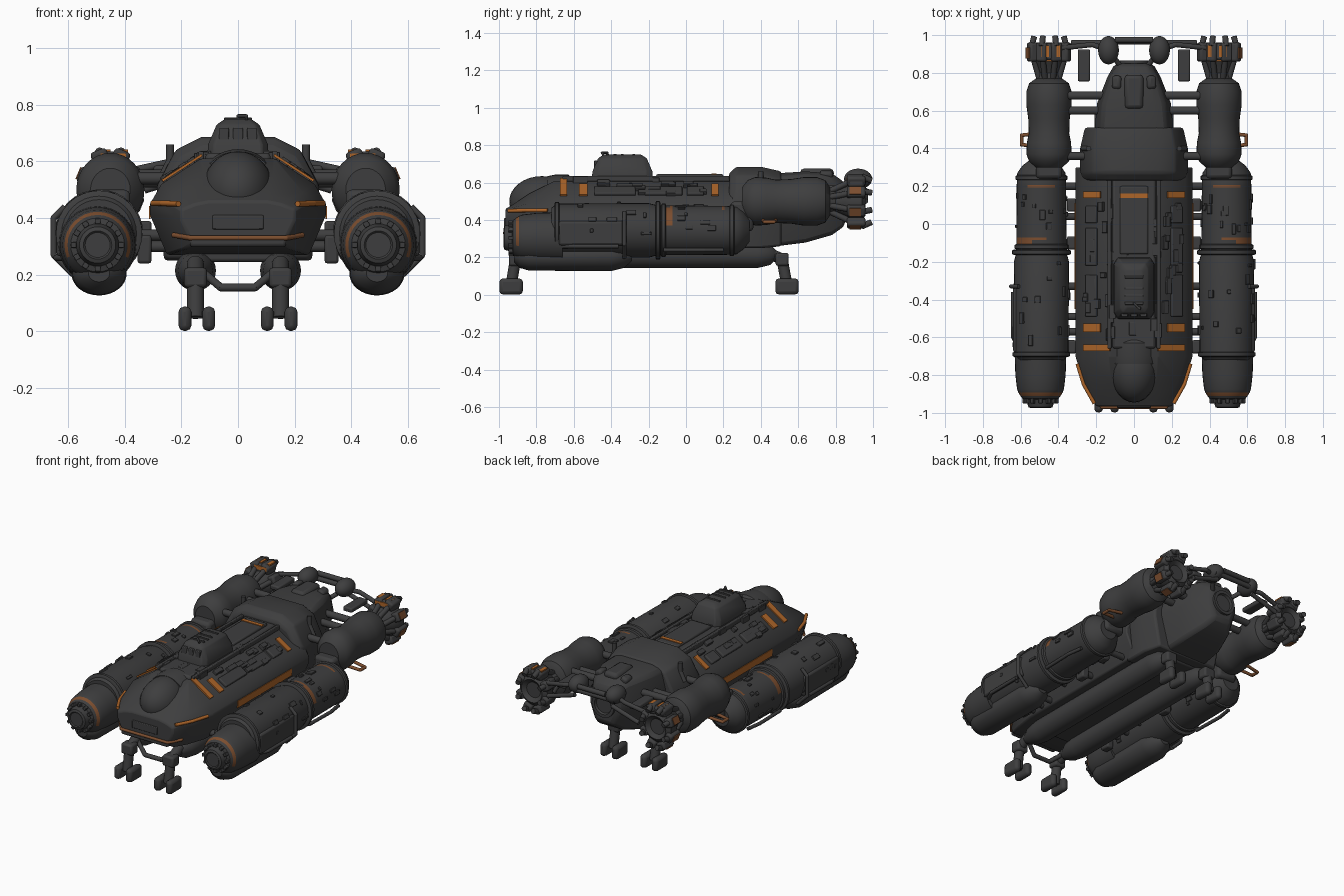
import bpy, bmesh, math, random
from mathutils import Matrix, Vector, Euler

random.seed(4)
if "Cube" in bpy.data.objects:
    bpy.data.objects.remove(bpy.data.objects["Cube"], do_unlink=True)

def material(name, rgb):
    m = bpy.data.materials.new(name)
    m.use_nodes = True
    m.diffuse_color = (*rgb, 1)
    m.node_tree.nodes["Principled BSDF"].inputs["Base Color"].default_value = (*rgb, 1)
    return m

GREY = material("dark grey hull", (.048, .048, .049))
ORANGE = material("worn orange", (.42, .13, .022))
RUST = material("faded rust", (.2, .075, .028))
SIDES = (("left", 1), ("right", -1))

def finish(name, bm, mat=GREY, bevel=0, paint=None):
    bmesh.ops.recalc_face_normals(bm, faces=bm.faces)
    me = bpy.data.meshes.new(name)
    me.materials.append(mat)
    if paint:
        me.materials.append(RUST)
        for f in bm.faces:
            f.material_index = 1 if paint(f.calc_center_median()) else 0
    bm.to_mesh(me)
    bm.free()
    me.shade_smooth()
    me.set_sharp_from_angle(angle=math.radians(35))
    ob = bpy.data.objects.new(name, me)
    bpy.context.collection.objects.link(ob)
    if bevel:
        b = ob.modifiers.new("bevel", 'BEVEL')
        b.width, b.segments, b.limit_method = bevel, 2, 'ANGLE'

def skin(name, rings, **kw):
    bm = bmesh.new()
    loops = [[bm.verts.new(p) for p in r] for r in rings]
    n = len(loops[0])
    for a, b in zip(loops, loops[1:]):
        for i in range(n):
            bm.faces.new((a[i], a[(i + 1) % n], b[(i + 1) % n], b[i]))
    bm.faces.new(loops[0])
    bm.faces.new(loops[-1])
    finish(name, bm, **kw)

def lathe(name, x, z, profile, tall=1, wide=1, segs=32, **kw):
    """Round body along y from (y, radius) pairs."""
    turn = [math.tau * i / segs for i in range(segs)]
    skin(name, [[(x + wide * r * math.cos(t), y, z + tall * r * math.sin(t)) for t in turn]
                for y, r in profile], **kw)

def loft(name, sections, **kw):
    """Hull from (y, widths: top, shoulder, mid, bottom, heights: top, shoulder, mid, bottom)."""
    rings = []
    for y, wt, ws, wm, wb, zt, zs, zm, zb in sections:
        half = [(wt, zt), (ws, zs), (wm, zm), (wm, zm - .04), (wb, zb)]
        rings.append([(x, y, z) for x, z in half] + [(-x, y, z) for x, z in half[::-1]])
    skin(name, rings, **kw)

def boxes(name, items, **kw):
    """Several boxes in one mesh, each (centre, size, turn about y in degrees)."""
    bm = bmesh.new()
    for c, s, a in items:
        m = Matrix.LocRotScale(Vector(c), Euler((0, math.radians(a), 0)), Vector(s))
        bmesh.ops.create_cube(bm, size=1, matrix=m)
    finish(name, bm, **kw)

def box(name, c, s, a=0, bevel=.008, **kw):
    boxes(name, [(c, s, a)], bevel=bevel, **kw)

def tubes(name, paths, r, **kw):
    """Straight pipes through each path's points, with ball joints."""
    bm = bmesh.new()
    for path in paths:
        pts = [Vector(p) for p in path]
        for a, b in zip(pts, pts[1:]):
            q = (b - a).to_track_quat('Z', 'Y').to_matrix().to_4x4()
            bmesh.ops.create_cone(bm, cap_ends=True, segments=14, radius1=r, radius2=r,
                                  depth=(b - a).length, matrix=Matrix.Translation((a + b) / 2) @ q)
        for p in pts[1:-1]:
            bmesh.ops.create_icosphere(bm, subdivisions=2, radius=r, matrix=Matrix.Translation(p))
    finish(name, bm, **kw)

def ball(name, c, size, **kw):
    bm = bmesh.new()
    bmesh.ops.create_uvsphere(bm, u_segments=28, v_segments=16, radius=1,
                              matrix=Matrix.LocRotScale(Vector(c), None, Vector(size)))
    finish(name, bm, **kw)

# Main hull, rear block and tapering tail
loft("main_hull", [(-.965, .1, .15, .2, .16, .46, .45, .43, .31), (-.93, .11, .18, .225, .19, .48, .465, .445, .29),
                   (-.84, .12, .23, .268, .22, .54, .49, .45, .28), (-.7, .13, .27, .31, .25, .61, .52, .45, .27),
                   (.3, .13, .27, .31, .25, .61, .52, .45, .27)], bevel=.008)
loft("rear_block", [(.23, .12, .2, .27, .25, .65, .61, .5, .26), (.27, .13, .22, .285, .26, .685, .64, .52, .25),
                    (.4, .13, .22, .285, .26, .685, .64, .52, .25), (.51, .12, .2, .26, .22, .66, .62, .5, .26)],
     bevel=.012)
loft("tail", [(.48, .11, .18, .21, .15, .65, .63, .52, .26), (.64, .1, .165, .195, .14, .66, .64, .52, .28),
              (.78, .08, .12, .14, .1, .65, .63, .52, .32), (.85, .05, .08, .1, .06, .6, .58, .5, .37)], bevel=.02)
box("tail_hump", (0, .7, .65), (.1, .18, .05), bevel=.02)
boxes("tail_shoulders", [((s * .09, .75, .64), (.05, .07, .05), 20 * s) for s in (1, -1)], bevel=.015)
lathe("tail_vent", 0, .49, [(.84, .08), (.865, .08), (.865, .06), (.85, .055)])

# Raised spine, deck rails and deck plating
box("deck_spine", (0, -.2, .6), (.23, .92, .06), bevel=.015)
box("spine_cap", (0, .02, .63), (.15, .36, .03))
boxes("deck_rails", [((s * .13, -.2, .62), (.02, .92, .03), 0) for s in (1, -1)], bevel=.005)
boxes("deck_shoulders", [((s * .225, y, .553), (.07, d, .025), 33 * s) for s in (1, -1)
                         for y, d in ((-.38, .22), (-.12, .2), (.05, .09))], bevel=.006)
greebles = []
for i in range(40):
    greebles.append(((random.uniform(-.14, .14), random.uniform(-.62, .12), .61),
                     (random.uniform(.015, .04), random.uniform(.02, .08), random.uniform(.03, .055)), 0))
for i in range(26):
    t, s = random.uniform(.1, .9), random.choice((-1, 1))
    greebles.append(((s * (.13 + .14 * t), random.uniform(-.49, .1), .61 - .09 * t),
                     (.03, random.uniform(.02, .07), random.uniform(.03, .045)), 33 * s))
boxes("deck_fittings", greebles, bevel=.003)

# Cockpit dome, cabin and nose details
ball("cockpit_dome", (0, -.77, .5), (.125, .175, .135))
lathe("dome_collar", 0, .5, [(-.74, .135), (-.7, .143), (-.63, .143), (-.6, .12)])
skin("upper_cabin", [[(sx * w, -.34 + sy * d, z) for sx, sy in
                      ((-1, -.8), (-.8, -1), (.8, -1), (1, -.8), (1, .8), (.8, 1), (-.8, 1), (-1, .8))]
                     for z, w, d in ((.6, .11, .165), (.66, .105, .16), (.73, .075, .13), (.75, .045, .1))],
     bevel=.008)
boxes("cabin_windows", [((x, -.48, .695), (.035, .025, .045), 0) for x in (-.05, 0, .05)], bevel=.004)
boxes("cabin_ribs", [((0, y, .748), (.1, .015, .012), 0) for y in (-.42, -.38, -.34, -.28)], bevel=.003)
tubes("cabin_antenna", [[(.03, -.43, .73), (.03, -.45, .76), (0, -.42, .76), (0, -.42, .73)]], .006)
box("nose_window", (0, -.963, .385), (.18, .02, .05), bevel=.004)
box("nose_lip", (0, -.95, .315), (.34, .05, .035), bevel=.012)
tubes("nose_stripe", [[(-.228, -.9, .34), (-.17, -.97, .33), (.17, -.97, .33), (.228, -.9, .34)]],
      .009, mat=RUST)

# Orange plates on the sloped deck sides, spine and hull sides
boxes("slope_plates", [((s * (.267 - w / 2), y, .535 + .3 * w), (w * 1.19, d, .009), 33 * s)
                       for s in (1, -1) for y, w, d in ((-.655, .14, .036), (-.55, .09, .045), (.155, .09, .035))],
      mat=ORANGE)
boxes("spine_plate", [((0, .15, .646), (.15, .025, .006), 0)], mat=ORANGE)
boxes("side_stripes", [((s * .311, -.17, .42), (.006, .56, .045), 0) for s in (1, -1)], mat=ORANGE)
tubes("chine_stripes", [[(s * .21, -.95, .45), (s * .266, -.85, .452), (s * .3, -.74, .452)]
                        for s in (1, -1)], .01, mat=ORANGE)

for side, s in SIDES:
    x = s * .49

    def worn_band(c):
        rear = .19 < c.y < .21 and c.z > .45
        middle = -.085 < c.y < -.07 and c.z > .44
        patch = -.11 < c.y < -.07 and .37 < c.z < .47
        return rear or (s * (c.x - x) > -.03 and (middle or patch))

    # Long side nacelle with collars and a ringed intake
    lathe(side + "_nacelle", x, .345,
          [(-.72, .12), (-.69, .143), (-.2, .146), (-.16, .135), (-.108, .133), (-.085, .133), (-.071, .133),
           (.193, .131), (.207, .131), (.27, .128), (.31, .1), (.34, .06)], paint=worn_band)
    lathe(side + "_intake", x + s * .005, .305,
          [(-.965, .04), (-.975, .05), (-.97, .064), (-.93, .075), (-.925, .095), (-.91, .106), (-.893, .117),
           (-.875, .124), (-.8, .133), (-.66, .138)], paint=lambda c: -.91 < c.y < -.893 and c.z > .26)
    lathe(side + "_intake_core", x + s * .005, .305, [(-.97, .044), (-.96, .044)])
    for n, y, r in (("front", -.69, .152), ("middle", -.15, .156), ("aft", -.12, .143), ("rear", .245, .138)):
        lathe(f"{side}_{n}_collar", x, .345, [(y - .014, r - .01), (y - .009, r), (y + .009, r), (y + .014, r - .01)])
    teeth = []
    for i in range(12):
        a = math.tau * i / 12
        teeth.append(((x + s * .005 + .084 * math.sin(a), -.93, .305 + .084 * math.cos(a)), (.02, .04, .02),
                      math.degrees(a)))
    boxes(side + "_intake_teeth", teeth, bevel=.003)
    # Underslung tank and outer equipment
    lathe(side + "_lower_tank", x, .205,
          [(-.92, .03), (-.89, .06), (-.84, .075), (-.4, .078), (-.33, .06), (-.29, .025)], wide=1.25)
    box(side + "_outer_panel", (s * .622, -.5, .33), (.035, .36, .13), bevel=.012)
    tubes(side + "_outer_pipes", [[(s * .61, -.33, .44), (s * .65, -.33, .4), (s * .65, -.33, .27),
                                   (s * .58, -.33, .2)],
                                  [(s * .6, -.68, .26), (s * .64, -.6, .26), (s * .64, -.36, .26)],
                                  [(s * .59, .2, .24), (s * .605, .1, .24), (s * .6, -.12, .24)]], .011)
    bits = []
    for i in range(34):
        a, y = random.uniform(-.6, 3.7), random.choice((random.uniform(-.64, -.2), random.uniform(-.03, .15)))
        r = .143 if y < -.2 else .13
        bits.append(((x + r * math.cos(a), y, .345 + r * math.sin(a)),
                     (.02, random.uniform(.015, .06), random.uniform(.015, .035)), -math.degrees(a)))
    boxes(side + "_nacelle_fittings", bits, bevel=.003)

    # Struts joining nacelle and pod to the hull
    tubes(side + "_struts", [[(s * .25, y, z), (s * .42, y, z)] for y, z in
                             ((-.65, .3), (-.57, .3), (-.49, .3), (-.33, .34), (-.1, .3), (.04, .34), (.2, .3))], .02)
    boxes(side + "_strut_blocks", [((s * .33, y, z), (.05, .07, .1), 0)
                                   for y, z in ((-.65, .29), (-.1, .3), (.1, .34))], bevel=.01)
    tubes(side + "_pod_beams", [[(s * .12, y, z), (s * .4, y, z)] for y, z in
                                ((.6, .53), (.68, .55), (.36, .54))], .022)

    # Rear engine pod
    px = s * .45
    lathe(side + "_engine_pod", px, .5, [(.3, .07), (.33, .105), (.37, .12), (.43, .117), (.48, .107), (.56, .11),
                                         (.63, .12), (.7, .12), (.745, .105), (.77, .07)], tall=1.08)
    box(side + "_pod_saddle", (px, .3, .42), (.14, .12, .16), bevel=.02)
    tubes(side + "_pod_hook", [[(s * .5, .41, .4), (s * .595, .42, .39), (s * .595, .47, .39), (s * .5, .48, .4)]],
          .01, mat=RUST)
    # Flared thruster cluster with claws all round, the outer ones marked
    lathe(side + "_thruster", px, .5, [(.74, .075), (.8, .06), (.85, .08), (.88, .1), (.94, .1), (.96, .075), (.94, .05)])
    claws, arms, tips, marks = [], [], [], []
    for i in range(8):
        a = math.tau * (i + .5) / 8
        u, w = math.sin(a), math.cos(a)
        claws.append(((px + .095 * u, .91, .5 + .125 * w), (.06, .1, .05), math.degrees(a)))
        arms.append([(px + .05 * u, .75, .5 + .05 * w), (px + .09 * u, .88, .5 + .115 * w)])
        tips.append([(px + .1 * u, .94, .5 + .145 * w), (px + .085 * u, .992, .5 + .12 * w)])
        if s * u > .3 and w < .6:
            marks.append(((px + .121 * u, .905, .5 + .151 * w), (.045, .06, .006), math.degrees(a)))
    boxes(side + "_thruster_claws", claws, bevel=.012)
    tubes(side + "_thruster_arms", arms, .016)
    tubes(side + "_thruster_tips", tips, .016)
    boxes(side + "_thruster_marks", marks, mat=RUST)
    box(side + "_thruster_cap", (px, .91, .605), (.13, .09, .06), bevel=.015)
    boxes(side + "_cap_marks", [((px - s * .01 + o, .915, .637), (.042, .06, .008), 0) for o in (-.031, .031)]
          + [((px - s * .01, .863, .615), (.09, .008, .025), 0)], mat=ORANGE)

    # Rear frame: ball joint, hanging fin and upright
    ball(side + "_frame_ball", (s * .135, .92, .62), (.055, .075, .055))
    box(side + "_frame_fin", (s * .265, .84, .57), (.065, .17, .03))
    tubes(side + "_frame_bars", [[(s * .06, .82, .55), (s * .135, .92, .61), (s * .22, .95, .6), (s * .4, .93, .56)],
                                 [(s * .135, .96, .56), (s * .33, .96, .5)]], .014)
    tubes(side + "_upright", [[(s * .27, .4, .54), (s * .24, .4, .6), (s * .24, .4, .66)]], .014)

    # Keel tube and landing legs
    lathe(side + "_keel_tube", s * .15, .215,
          [(-.84, .03), (-.78, .06), (-.7, .072), (.38, .072), (.45, .055), (.48, .025)])
    for n, y, hip in (("front", -.935, -.82), ("rear", .54, .41)):
        knee = y * .8 + hip * .2
        tubes(f"{side}_{n}_leg", [[(s * .15, hip, .24), (s * .15, knee, .19), (s * .15, y, .05)]], .03)
        boxes(f"{side}_{n}_leg_guard", [((s * .15, knee, .19), (.08, .07, .07), 0),
                                        ((s * .15, y, .06), (.1, .035, .03), 0)], bevel=.012)
        boxes(f"{side}_{n}_foot", [((s * .145 + o, y, .045), (.045, .125, .085), 0) for o in (-.042, .042)], bevel=.018)

# Cross frames tying the two sides together
tubes("rear_crossbeam", [[(-.16, .965, .6), (.16, .965, .6)], [(-.1, .975, .63), (.1, .975, .63)]], .016)
tubes("front_leg_brace", [[(-.16, -.84, .24), (-.06, -.88, .155), (.06, -.88, .155), (.16, -.84, .24)]], .014)
box("belly_plate", (0, -.15, .265), (.3, 1.2, .04), bevel=.012)
